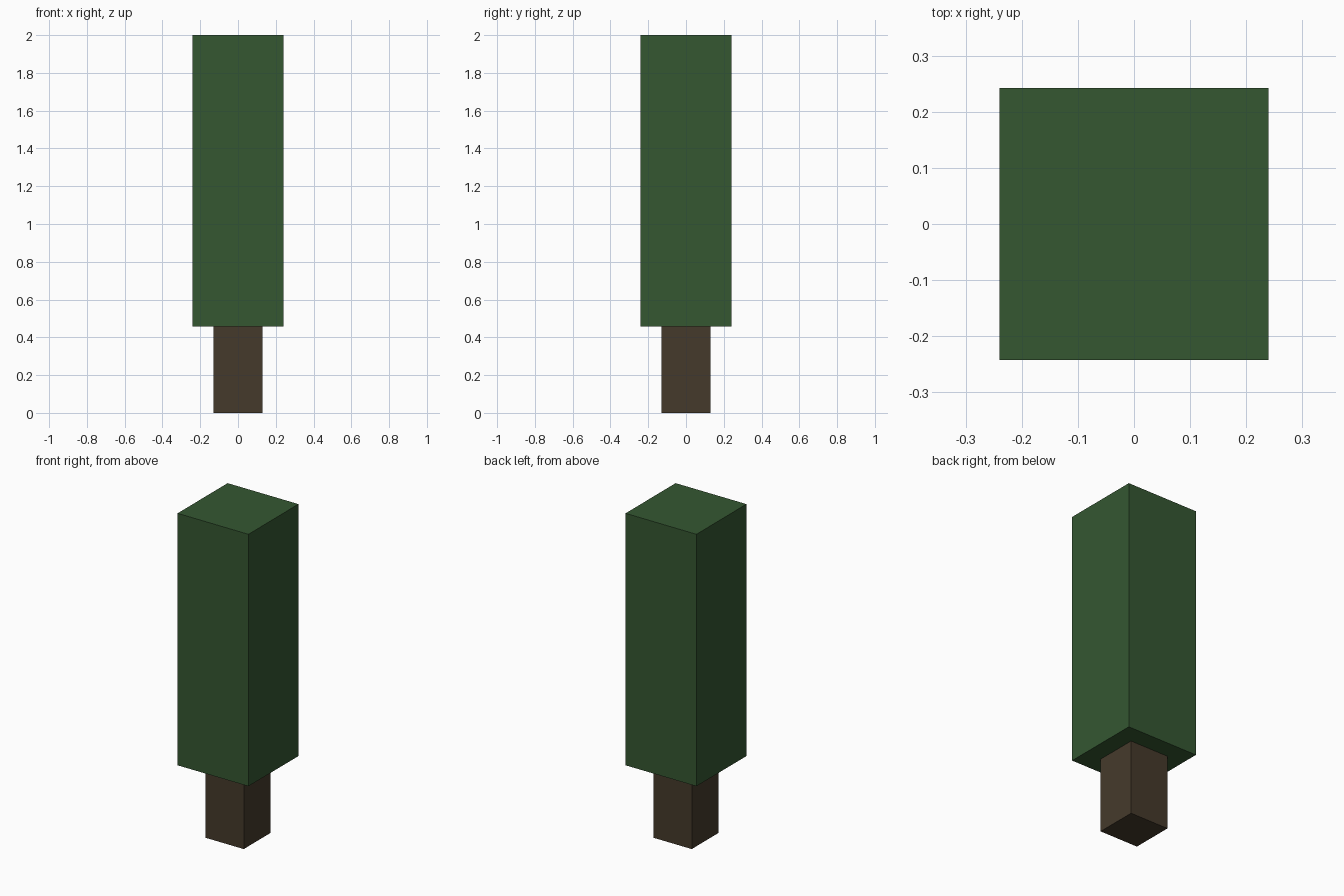
import bpy

if "Cube" in bpy.data.objects:
    bpy.data.objects.remove(bpy.data.objects["Cube"])


def material(name, color):
    mat = bpy.data.materials.new(name)
    mat.diffuse_color = (*color, 1)
    mat.use_nodes = True
    mat.node_tree.nodes["Principled BSDF"].inputs["Base Color"].default_value = mat.diffuse_color
    return mat


def box(name, width, depth, bottom, top, mat):
    bpy.ops.mesh.primitive_cube_add(size=1, location=(0, 0, (bottom + top) / 2))
    obj = bpy.context.object
    obj.name = name
    obj.scale = (width, depth, top - bottom)
    bpy.ops.object.transform_apply(location=False, rotation=False, scale=True)
    obj.data.materials.append(mat)
    return obj


bark = material("bark", (0.06, 0.042, 0.024))
leaves = material("leaves", (0.035, 0.095, 0.031))

# Square trunk with a tall block of foliage on top
box("trunk", 0.26, 0.26, 0, 0.457, bark)
box("foliage", 0.48, 0.484, 0.457, 2, leaves)
